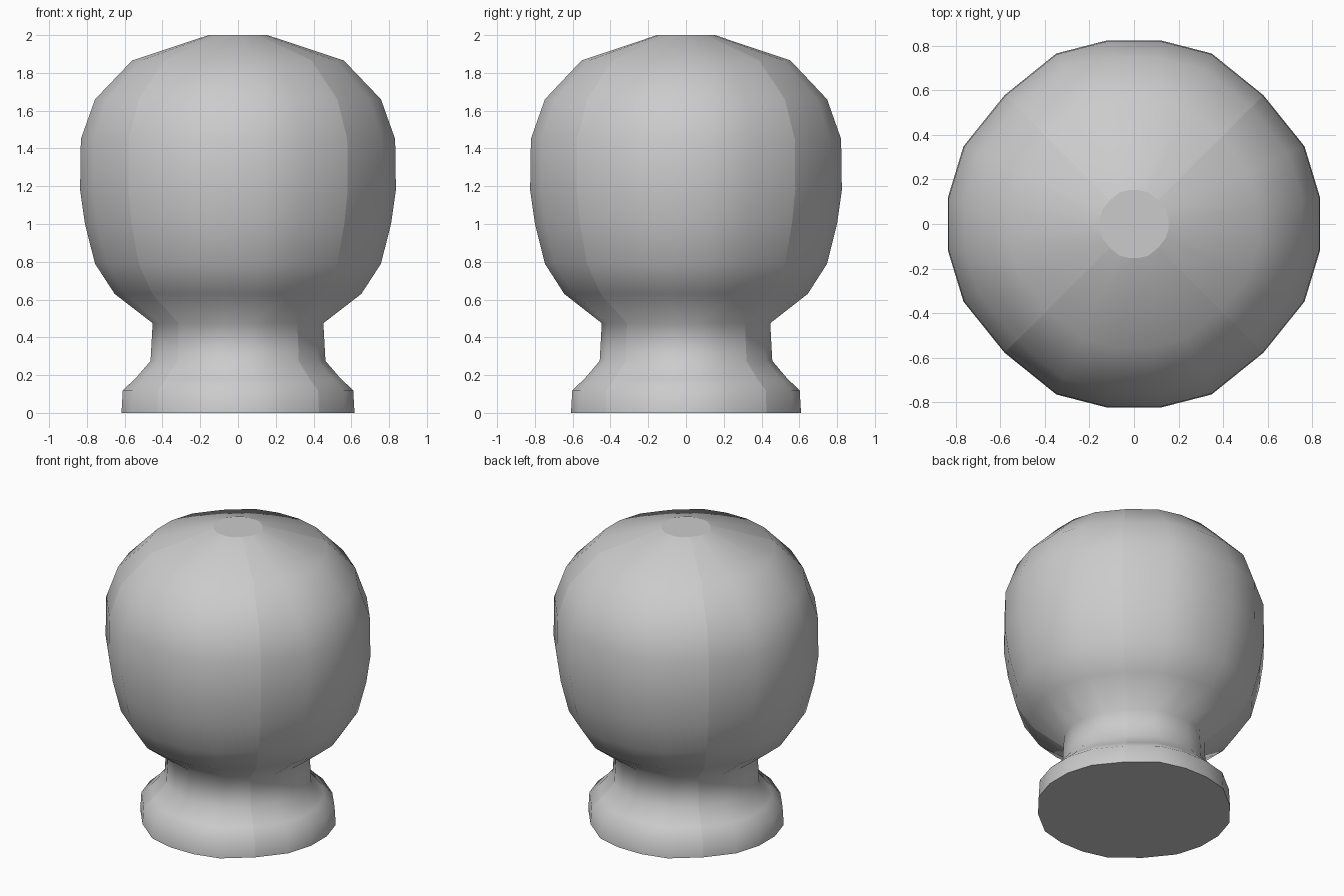
import bpy, bmesh

if "Cube" in bpy.data.objects:
    bpy.data.objects.remove(bpy.data.objects["Cube"])

# Lathe profile: (half width, height), bottom to top
PROFILE = [(0.617, 0), (0.61, 0.12), (0.545, 0.18), (0.463, 0.275), (0.452, 0.475),
           (0.653, 0.63), (0.757, 0.79), (0.81, 1.0), (0.836, 1.18), (0.832, 1.45),
           (0.757, 1.66), (0.56, 1.866), (0.155, 2.0)]

# One quadrant of the 20-sided cross-section, as a fraction of the half width
QUADRANT = [(1, 0.141), (0.916, 0.417), (0.695, 0.692), (0.417, 0.916), (0.141, 0.987)]
half = QUADRANT + [(-x, y) for x, y in reversed(QUADRANT)]
section = half + [(-x, -y) for x, y in half]
N = len(section)

bm = bmesh.new()
rings = [[bm.verts.new((x * r, y * r, z)) for x, y in section] for r, z in PROFILE]

# Smooth side walls
for low, high in zip(rings, rings[1:]):
    for i in range(N):
        j = (i + 1) % N
        bm.faces.new((low[i], low[j], high[j], high[i])).smooth = True

# Flat base and top cap with crisp rims
for cap in (rings[0][::-1], rings[-1]):
    for e in bm.faces.new(cap).edges:
        e.smooth = False

# The four diagonal seams are hard edges
for i in (2, 7, 12, 17):
    for low, high in zip(rings, rings[1:]):
        bm.edges.get((low[i], high[i])).smooth = False

mesh = bpy.data.meshes.new("round_knob")
bm.to_mesh(mesh)
bm.free()
knob = bpy.data.objects.new("round_knob", mesh)
bpy.context.collection.objects.link(knob)
